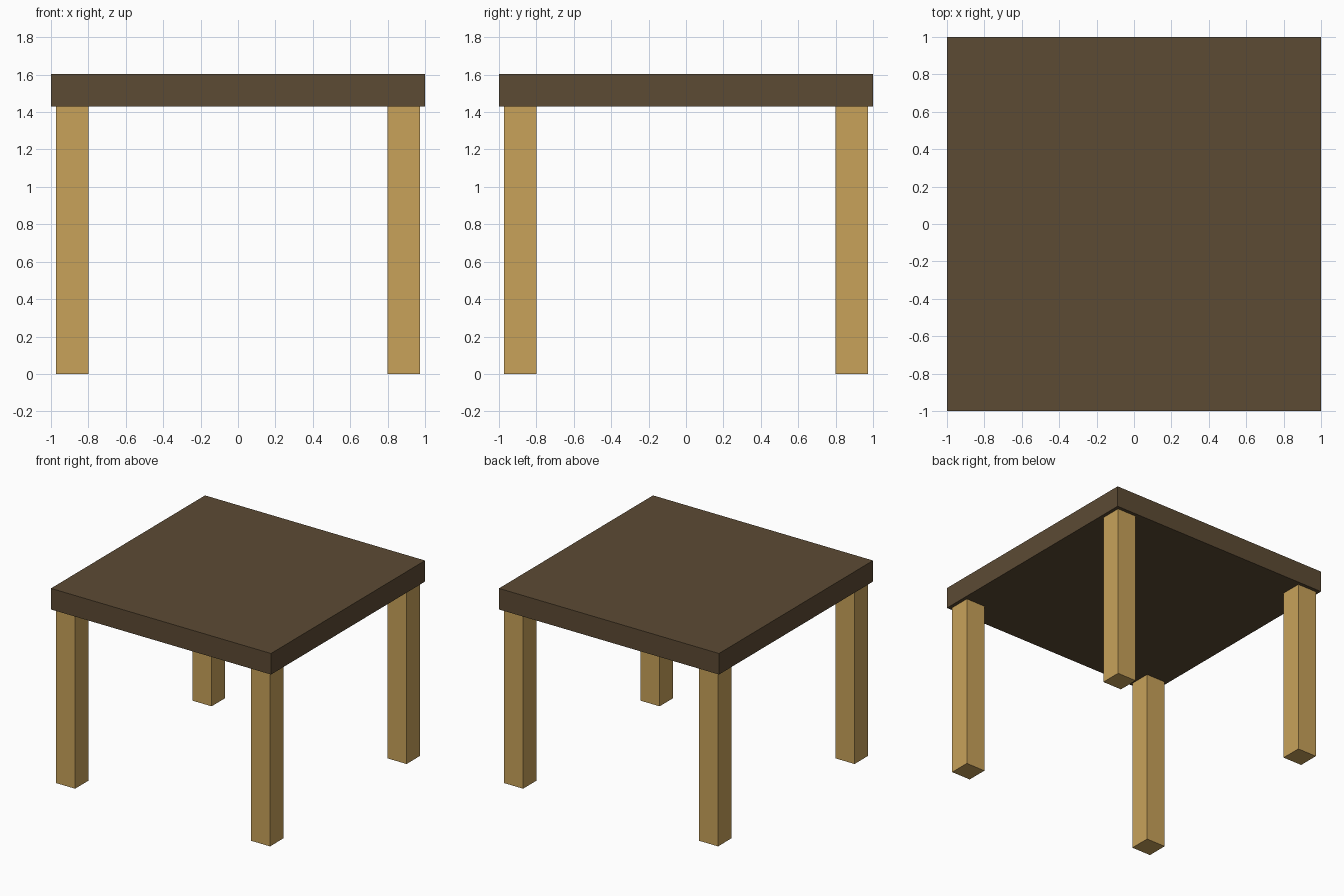
import bpy

if "Cube" in bpy.data.objects:
    bpy.data.objects.remove(bpy.data.objects["Cube"])

def material(name, color):
    m = bpy.data.materials.new(name)
    m.diffuse_color = (*color, 1.0)
    m.use_nodes = True
    m.node_tree.nodes["Principled BSDF"].inputs["Base Color"].default_value = m.diffuse_color
    return m

dark_wood = material("dark brown wood", (0.107, 0.069, 0.034))
light_wood = material("light oak wood", (0.578, 0.361, 0.102))

def box(name, lo, hi, mat):
    bpy.ops.mesh.primitive_cube_add(size=1, location=[(a + b) / 2 for a, b in zip(lo, hi)])
    ob = bpy.context.object
    ob.name = name
    ob.scale = [b - a for a, b in zip(lo, hi)]
    bpy.ops.object.transform_apply(location=False, rotation=False, scale=True)
    ob.data.materials.append(mat)
    return ob

TOP, UNDER = 1.603, 1.43      # table top heights
INNER, OUTER = 0.80, 0.972    # leg extents from the centre

# Table top
box("table_top", (-1, -1, UNDER), (1, 1, TOP), dark_wood)

# Four corner legs
for y_name, sy in (("front", -1), ("back", 1)):
    for x_name, sx in (("left", -1), ("right", 1)):
        xs = sorted((sx * INNER, sx * OUTER))
        ys = sorted((sy * INNER, sy * OUTER))
        box(f"{y_name}_{x_name}_leg", (xs[0], ys[0], 0), (xs[1], ys[1], UNDER), light_wood)
